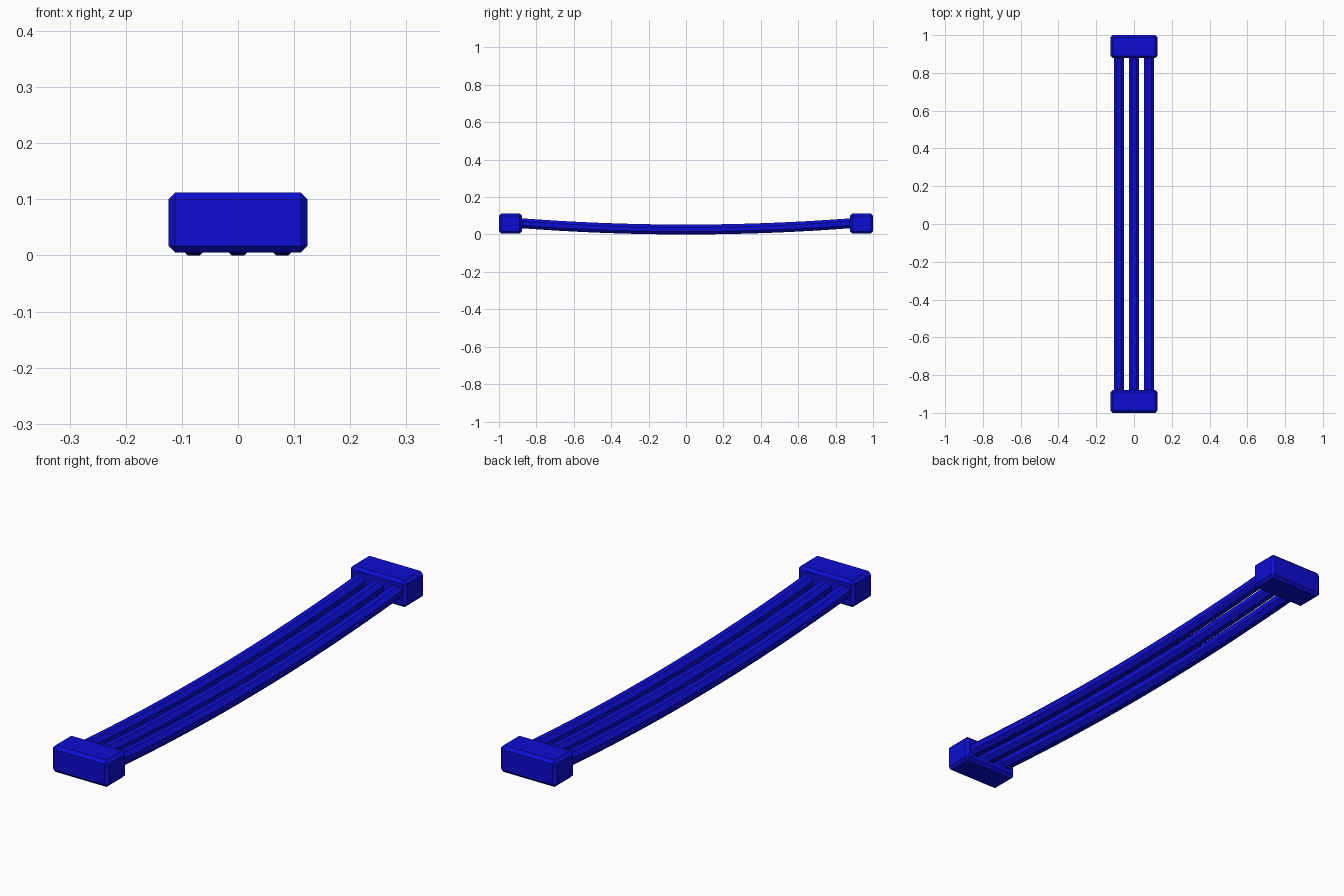
import bpy, bmesh, math

cube = bpy.data.objects.get("Cube")
if cube:
    bpy.data.objects.remove(cube, do_unlink=True)

blue = bpy.data.materials.new("deep_blue")
blue.use_nodes = True
blue.diffuse_color = (0.004, 0.004, 0.65, 1)
blue.node_tree.nodes["Principled BSDF"].inputs["Base Color"].default_value = blue.diffuse_color


def add_object(name, bm):
    bmesh.ops.recalc_face_normals(bm, faces=bm.faces[:])
    mesh = bpy.data.meshes.new(name)
    bm.to_mesh(mesh)
    bm.free()
    mesh.materials.append(blue)
    obj = bpy.data.objects.new(name, mesh)
    bpy.context.collection.objects.link(obj)
    return obj


# Chamfered end blocks
def end_block(name, side):
    bm = bmesh.new()
    bmesh.ops.create_cube(bm, size=1)
    for v in bm.verts:
        v.co.x *= 0.248
        v.co.y = v.co.y * 0.122 + side * 0.939
        v.co.z = v.co.z * 0.107 + 0.0585
    bmesh.ops.bevel(bm, geom=bm.edges[:], offset=0.012, segments=1,
                    affect='EDGES', profile=0.5)
    return add_object(name, bm)


# Sagging eight-sided cables, swept along a shallow arc
def cable(name, x):
    sides, steps, reach = 8, 16, 0.9
    radius = 0.0265 / math.cos(math.pi / sides)
    bm = bmesh.new()
    rings = []
    for i in range(steps + 1):
        t = 2 * i / steps - 1
        z = 0.0265 + 0.035 * t * t
        ring = []
        for k in range(sides):
            a = (k + 0.5) * math.tau / sides
            ring.append(bm.verts.new((x + radius * math.cos(a), reach * t,
                                      z + radius * math.sin(a))))
        rings.append(ring)
    for r0, r1 in zip(rings, rings[1:]):
        for k in range(sides):
            n = (k + 1) % sides
            bm.faces.new((r0[k], r0[n], r1[n], r1[k]))
    bm.faces.new(rings[0])
    bm.faces.new(rings[-1])
    return add_object(name, bm)


end_block("front_block", -1)
end_block("back_block", 1)
for name, x in (("right_cable", -0.079), ("middle_cable", 0), ("left_cable", 0.079)):
    cable(name, x)
